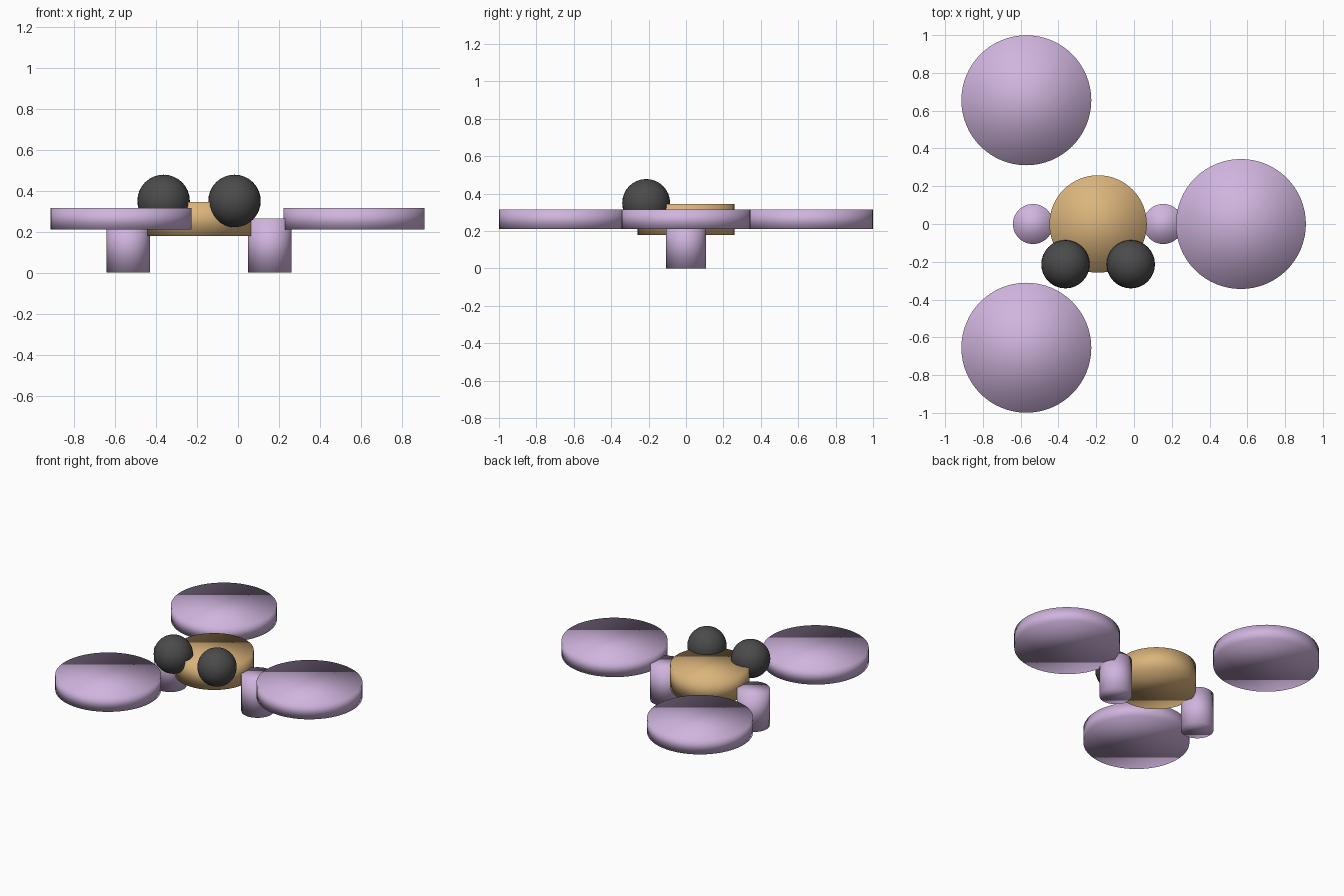
import bpy

if "Cube" in bpy.data.objects:
    bpy.data.objects.remove(bpy.data.objects["Cube"])


def material(name, rgb):
    m = bpy.data.materials.new(name)
    m.diffuse_color = (*rgb, 1.0)
    m.use_nodes = True
    m.node_tree.nodes["Principled BSDF"].inputs["Base Color"].default_value = m.diffuse_color
    return m


lilac = material("lilac", (0.63, 0.46, 0.73))
tan = material("tan", (0.71, 0.46, 0.20))
charcoal = material("charcoal", (0.07, 0.07, 0.07))


def finish(name, mat):
    ob = bpy.context.object
    ob.name = name
    ob.data.materials.append(mat)
    # soft shading runs over the rims as well
    bpy.ops.object.shade_smooth()
    return ob


def disc(name, x, y, radius, z0, z1, mat):
    bpy.ops.mesh.primitive_cylinder_add(
        vertices=64, radius=radius, depth=z1 - z0, location=(x, y, (z0 + z1) / 2))
    return finish(name, mat)


def ball(name, x, y, z, radius, mat):
    bpy.ops.mesh.primitive_uv_sphere_add(
        segments=32, ring_count=16, radius=radius, location=(x, y, z))
    return finish(name, mat)


# central body
BODY_X = -0.19
disc("body", BODY_X, 0, 0.258, 0.178, 0.345, tan)

# mirrored legs and eyes
for side, s in (("left", -1), ("right", 1)):
    disc(side + "_leg", BODY_X + s * 0.345, 0, 0.106, 0.0, 0.264, lilac)
    ball(side + "_eye", BODY_X + s * 0.173, -0.213, 0.35, 0.128, charcoal)

# three floating pads around the body
for name, x, y in (("front_pad", -0.57, -0.655),
                   ("back_pad", -0.57, 0.655),
                   ("right_pad", 0.566, 0.0)):
    disc(name, x, y, 0.344, 0.21, 0.315, lilac)
